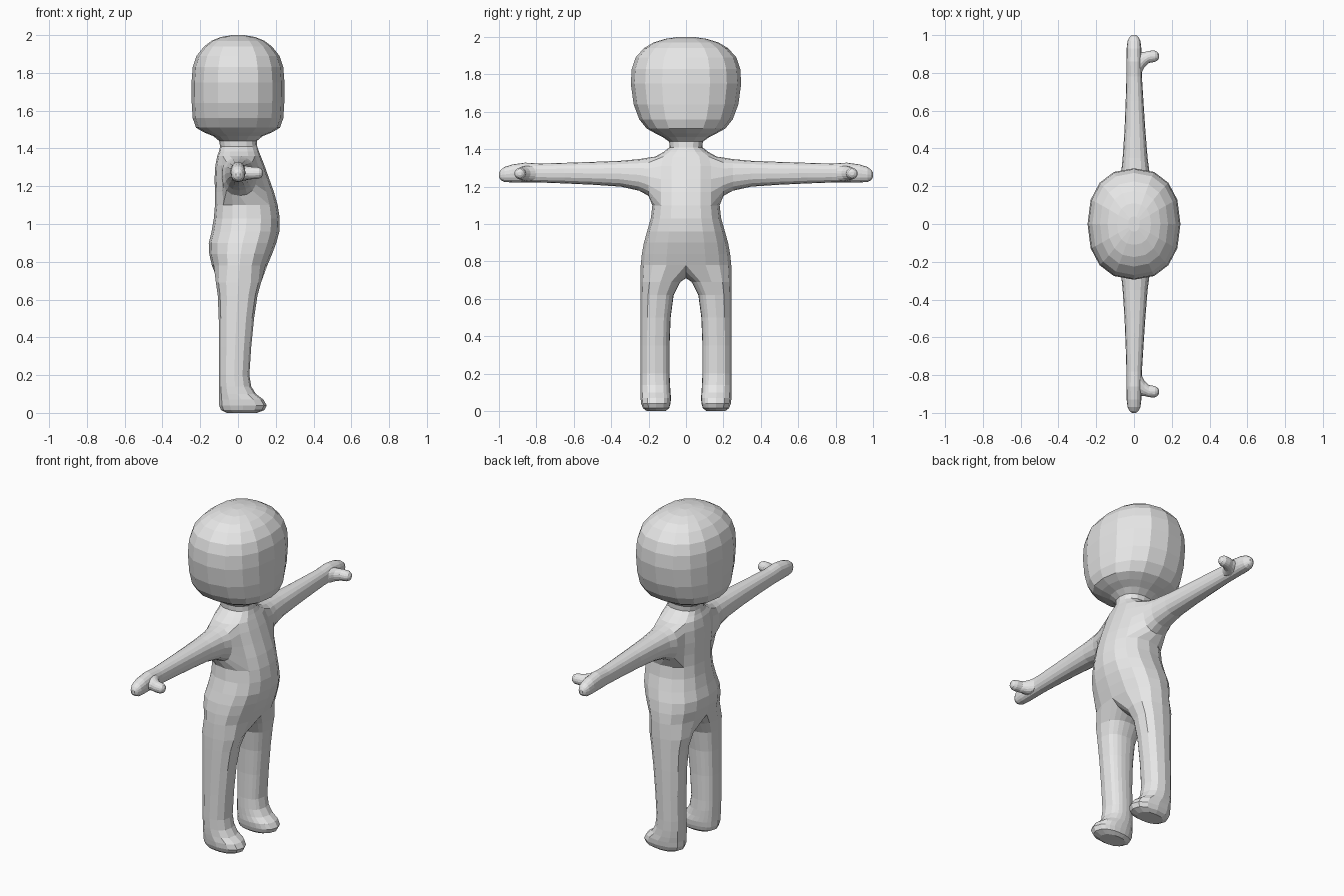
import bpy, bmesh
from math import cos, sin, pi, radians

cube = bpy.data.objects.get("Cube")
if cube:
    bpy.data.objects.remove(cube, do_unlink=True)

grey = bpy.data.materials.new("plain_grey")
grey.use_nodes = True
grey.diffuse_color = (0.8, 0.8, 0.8, 1)
grey.node_tree.nodes["Principled BSDF"].inputs["Base Color"].default_value = (0.8, 0.8, 0.8, 1)

SIDES = 16
EVEN = [2 * pi * i / SIDES for i in range(SIDES)]


def oval(a0, a1, b0, b1, angles, power=2.3):
    """Rounded outline filling the box a0..a1 by b0..b1."""
    def soft(v):
        return (1 if v >= 0 else -1) * abs(v) ** (2 / power)
    return [((a0 + a1) / 2 + (a1 - a0) / 2 * soft(cos(t)),
             (b0 + b1) / 2 + (b1 - b0) / 2 * soft(sin(t))) for t in angles]


def add_ring(bm, points):
    return [bm.verts.new(p) for p in points]


def skin(bm, low, high, skip=()):
    n = len(low)
    for i in range(n):
        if i not in skip:
            j = (i + 1) % n
            bm.faces.new((low[i], low[j], high[j], high[i]))


def loft(bm, rings):
    for low, high in zip(rings, rings[1:]):
        skin(bm, low, high)
    bm.faces.new(rings[-1])


def finish(bm, name):
    bmesh.ops.delete(bm, geom=[v for v in bm.verts if not v.link_faces], context='VERTS')
    bmesh.ops.recalc_face_normals(bm, faces=bm.faces)
    mesh = bpy.data.meshes.new(name)
    bm.to_mesh(mesh)
    bm.free()
    mesh.materials.append(grey)
    bpy.context.collection.objects.link(bpy.data.objects.new(name, mesh))


# Torso, neck and head: height, back, front, half width
TORSO = [
    (.78, -.138, .155, .242), (.84, -.152, .18, .236), (.9, -.155, .203, .225),
    (.96, -.14, .219, .208), (1.03, -.128, .221, .188), (1.1, -.122, .21, .18),
    (1.17, -.122, .19, .18), (1.24, -.124, .165, .18), (1.31, -.12, .14, .18),
    (1.36, -.11, .12, .165), (1.385, -.1, .11, .12), (1.41, -.095, .102, .088),
    (1.44, -.1, .1, .09)]
# Head: height, half depth, half width
HEAD = [
    (1.465, .13, .125), (1.485, .18, .165), (1.51, .222, .21), (1.56, .24, .25),
    (1.64, .245, .28), (1.75, .246, .295), (1.83, .24, .29), (1.89, .22, .27),
    (1.94, .18, .225), (1.97, .14, .175), (1.99, .09, .11), (2, .03, .04)]
# Arm: reach, bottom, top, back, front
ARM = [
    (.2, 1.15, 1.355, -.085, .1), (.25, 1.178, 1.347, -.07, .085),
    (.35, 1.2, 1.338, -.06, .072), (.5, 1.21, 1.332, -.05, .06),
    (.65, 1.217, 1.327, -.044, .05), (.78, 1.222, 1.323, -.04, .042),
    (.86, 1.222, 1.328, -.04, .04), (.93, 1.222, 1.318, -.039, .039),
    (.97, 1.225, 1.305, -.034, .034), (.99, 1.235, 1.29, -.024, .024),
    (1, 1.25, 1.275, -.01, .01)]
# Leg and foot: height, back, front, inside, outside
LEG = [
    (.69, -.117, .122, .03, .243), (.62, -.107, .103, .066, .243),
    (.5, -.102, .085, .082, .243), (.35, -.1, .07, .088, .243),
    (.2, -.1, .06, .088, .243), (.14, -.1, .07, .085, .243),
    (.1, -.1, .095, .083, .243), (.07, -.1, .135, .08, .243),
    (.04, -.1, .152, .083, .24), (.015, -.09, .14, .09, .23),
    (0, -.06, .1, .11, .21)]
# Thumb: reach forward, centre along the arm, half width, half height
THUMB = [
    (0, .85, .07, .045), (.035, .85, .06, .04), (.055, .87, .04, .035),
    (.08, .885, .032, .032), (.11, .888, .03, .03), (.125, .888, .022, .022),
    (.132, .888, .01, .01)]

bm = bmesh.new()
rows = TORSO + [(z, -d, d, w) for z, d, w in HEAD]
rings = [add_ring(bm, [(x, y, z) for x, y in oval(b, f, -w, w, EVEN)]) for z, b, f, w in rows]

# Body skin, leaving a square opening at each shoulder
FIRST, LAST = 5, 9
for r in range(len(rings) - 1):
    openings = (2, 3, 4, 5, 10, 11, 12, 13) if FIRST <= r < LAST else ()
    skin(bm, rings[r], rings[r + 1], openings)
bm.faces.new(rings[-1])

# Crotch line between the legs, front to back
front, back = rings[0][0], rings[0][8]
crotch = []
for i in range(1, 8):
    t = i / 8
    p = front.co.lerp(back.co, t)
    crotch.append(bm.verts.new((p.x, 0, p.z - .07 * sin(pi * t) ** .7)))

arm_angles = [radians(-135) + a for a in EVEN]
leg_angles = [radians(-30 + 30 * i) for i in range(9)] + [radians(210 + 15 * i) for i in range(1, 8)]

for s in (1, -1):
    # Arm grows from the edge of the shoulder opening
    side = 4 if s == 1 else 12
    cols = [side + s * (2 - i) for i in range(5)]
    edge = [rings[FIRST][c] for c in cols]
    edge += [rings[r][cols[-1]] for r in range(FIRST + 1, LAST)]
    edge += [rings[LAST][c] for c in reversed(cols)]
    edge += [rings[r][cols[0]] for r in range(LAST - 1, FIRST, -1)]
    loft(bm, [edge] + [add_ring(bm, [(x, s * y, z) for x, z in oval(b, f, lo, hi, arm_angles)])
                       for y, lo, hi, b, f in ARM])

    # Leg grows from half of the hip ring plus the crotch line
    hip = [rings[0][(s * i) % SIDES] for i in range(9)] + crotch[::-1]
    loft(bm, [hip] + [add_ring(bm, [(x, s * y, z) for x, y in oval(b, f, i, o, leg_angles)])
                      for z, b, f, i, o in LEG])
finish(bm, "body")

# Thumbs
for s, name in ((1, "back_thumb"), (-1, "front_thumb")):
    bm = bmesh.new()
    thumb = [add_ring(bm, [(x, s * y, z) for y, z in
                           oval(c - w, c + w, 1.27 - h, 1.27 + h, EVEN, 2)])
             for x, c, w, h in THUMB]
    loft(bm, thumb)
    bm.faces.new(thumb[0])
    finish(bm, name)
